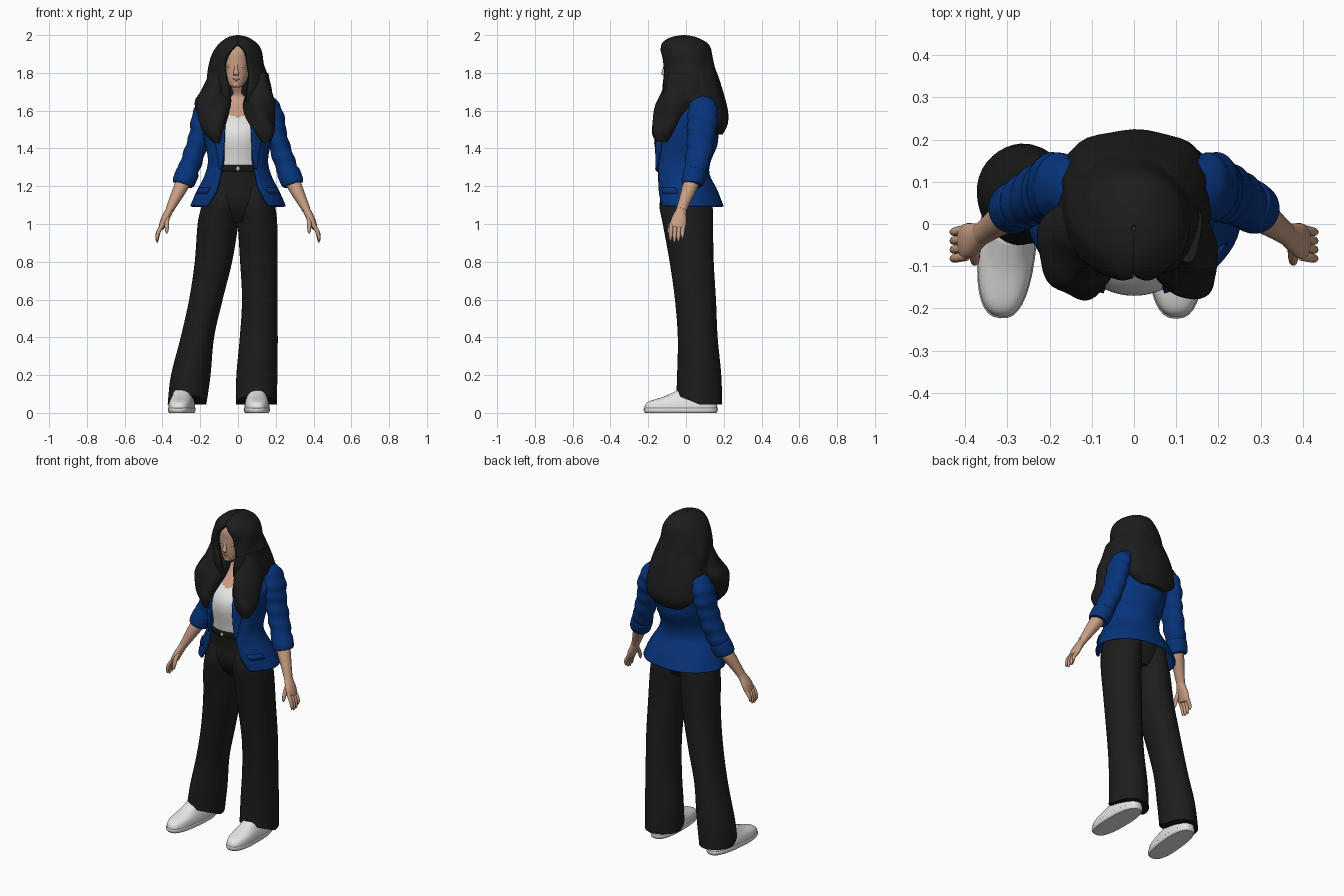
import bpy, bmesh, math
from mathutils import Vector, Matrix


def material(name, r, g, b):
    m = bpy.data.materials.new(name)
    m.diffuse_color = (r, g, b, 1)
    return m


BLACK = material("hair black", .012, .012, .012)
CLOTH = material("trouser black", .012, .012, .012)
BLUE = material("jacket blue", .002, .034, .2)
WHITE = material("white", .78, .78, .77)
SKIN = material("skin", .58, .34, .23)
LIP = material("lip", .52, .28, .2)
METAL = material("buckle metal", .5, .5, .48)
LEATHER = material("belt black", .008, .008, .008)


def spline(rows, t):
    """Catmull-Rom interpolation of rows of numbers, t in row units."""
    n = len(rows) - 1
    i = min(int(t), n - 1)
    f = t - i
    a, b, c, d = (rows[max(0, min(n, j))] for j in (i - 1, i, i + 1, i + 2))
    return [q + .5 * f * (r - p + f * (2 * p - 5 * q + 4 * r - s + f * (3 * (q - r) + s - p)))
            for p, q, r, s in zip(a, b, c, d)]


def add(name, bm, *mats):
    bmesh.ops.recalc_face_normals(bm, faces=bm.faces)
    me = bpy.data.meshes.new(name)
    bm.to_mesh(me)
    bm.free()
    for m in mats:
        me.materials.append(m)
    ob = bpy.data.objects.new(name, me)
    bpy.context.collection.objects.link(ob)
    return ob


def grid(bm, rings, closed):
    vs = [[bm.verts.new(p) for p in r] for r in rings]
    n = len(vs[0])
    for a, b in zip(vs, vs[1:]):
        for j in range(n if closed else n - 1):
            k = (j + 1) % n
            bm.faces.new((a[j], a[k], b[k], b[j]))
    return vs


def loft(name, rows, mat, tilt=False, wave=(0, 0, 0), sides=36, steps=6, boxy=1):
    """Closed body through rows of x, y, z, rx, ry; tilt turns rings along the path."""
    N = (len(rows) - 1) * steps
    pts = [spline(rows, i / steps) for i in range(N + 1)]
    rings = []
    for i, p in enumerate(pts):
        u, v = Vector((1, 0, 0)), Vector((0, 1, 0))
        if tilt:
            t = (Vector(pts[min(N, i + 1)][:3]) - Vector(pts[max(0, i - 1)][:3])).normalized()
            u = v.cross(t).normalized()
            v = t.cross(u)
        ring = []
        for j in range(sides):
            th = math.tau * j / sides
            w = 1 + wave[0] * math.sin(wave[1] * th + wave[2] * i)
            s, c = (math.copysign(abs(q) ** boxy, q) for q in (math.sin(th), math.cos(th)))
            ring.append(Vector(p[:3]) + u * p[3] * w * s - v * p[4] * w * c)
        rings.append(ring)
    bm = bmesh.new()
    vs = grid(bm, rings, True)
    bm.faces.new(vs[0])
    bm.faces.new(vs[-1])
    return add(name, bm, mat)


def shell(name, rows, mat, thick, wave=(0, 0, 0), t0=0, t1=None, band=None, off=0, sides=48, steps=6):
    """Open-fronted wall; rows add a half gap in x. band=(side, in, out) makes a patch on it."""
    t1 = len(rows) - 1 if t1 is None else t1
    N = max(2, int((t1 - t0) * steps))
    rings = []
    for i in range(N + 1):
        k = i / N
        x, y, z, rx, ry, gap = spline(rows, t0 + (t1 - t0) * k)
        a = math.asin(max(0, min(.95, gap / rx)))
        b = math.tau - a
        if band:
            s, lo, hi = band
            a, b = s * (a + lo(k)), s * (a + hi(k))
        ring = []
        for j in range(sides + 1):
            th = a + (b - a) * j / sides
            w = 1 + wave[0] * math.sin(wave[1] * th + wave[2] * i)
            ring.append((x + (rx + off) * w * math.sin(th), y - (ry + off) * w * math.cos(th), z))
        rings.append(ring)
    bm = bmesh.new()
    grid(bm, rings, False)
    ob = add(name, bm, mat)
    m = ob.modifiers.new("thickness", "SOLIDIFY")
    m.thickness = thick
    m.offset = 0 if band else -1
    return ob


def blob(name, loc, size, mat):
    bm = bmesh.new()
    bmesh.ops.create_uvsphere(bm, u_segments=20, v_segments=14, radius=1,
                              matrix=Matrix.Translation(loc) @ Matrix.Diagonal((*size, 1)))
    return add(name, bm, mat)


# Trousers: hips and two wide legs, the left one stepping out; hems lift over the shoes
loft("trouser_hips", [(.005, -.02, 1.3, .145, .125), (0, 0, 1.2, .17, .135), (0, 0, 1.12, .182, .134),
                      (0, .005, 1.06, .165, .115), (0, .01, 1.01, .09, .085)], CLOTH)
for side, cx, rx in (("right", (.085, .092, .103, .11, .115, .11, .1, .097), (.09, .102, .104, .1, .095, .1, .107, .108)),
                     ("left", (-.085, -.09, -.106, -.13, -.17, -.215, -.25, -.27),
                      (.09, .1, .107, .1, .09, .088, .103, .102))):
    cy, ry = (0, .0, .01, .03, .05, .062, .07, .07), (.12, .138, .132, .118, .11, .105, .115, .12)
    zs = (1.2, 1.1, 1, .8, .6, .4, .2, .045)
    leg = loft(side + "_trouser_leg", list(zip(cx, cy, zs, rx, ry)), CLOTH, wave=(.015, 4, .22))
    for v in leg.data.vertices:
        v.co.z += .05 * max(0, min(1, (.07 - v.co.y) / .12)) * max(0, min(1, (.25 - v.co.z) / .2))

# Belt and buckle
loft("belt", [(.005, -.02, 1.275, .152, .133), (.005, -.02, 1.285, .156, .137),
              (.005, -.02, 1.305, .155, .137), (.005, -.02, 1.312, .148, .131)], LEATHER, steps=2)
blob("belt_buckle", (0, -.158, 1.293), (.01, .005, .012), METAL)

# Shoes
for side, x, turn in (("right", .1, 0), ("left", -.295, -.1)):
    place = Matrix.Translation((x, 0, 0)) @ Matrix.Rotation(turn, 4, "Z")
    upper = [(0, -.027, .0, .058, .18), (0, -.027, .012, .065, .19), (0, -.027, .035, .066, .192),
             (0, -.022, .06, .062, .175), (0, .012, .088, .053, .125), (0, .04, .12, .044, .085)]
    loft(side + "_shoe", upper, WHITE, boxy=.78).matrix_world = place
    loft(side + "_shoe_sole", [(0, -.028, .0, .062, .188), (0, -.028, .01, .068, .195), (0, -.028, .024, .068, .195),
                               (0, -.028, .027, .06, .18)], WHITE, boxy=.78).matrix_world = place
    for k in range(3):
        blob(side + "_shoe_lace", (0, -.07 + .025 * k, .09 + .011 * k), (.034, .01, .009), WHITE).matrix_world = place

# Torso: white top below the scooped neckline, skin above
torso = loft("top_and_neck", [(0, -.02, 1.28, .142, .125), (0, -.025, 1.35, .142, .13), (0, -.01, 1.45, .16, .16),
                              (0, .0, 1.52, .165, .152), (0, .03, 1.59, .15, .115), (0, .05, 1.64, .11, .08),
                              (0, .045, 1.68, .058, .058), (-.005, .02, 1.73, .05, .054),
                              (-.01, .0, 1.79, .048, .054)], WHITE, sides=72, steps=10)
torso.data.materials.append(SKIN)
for p in torso.data.polygons:
    p.material_index = int(p.center.z > 1.565 + 6 * p.center.x ** 2)

# Jacket body with front opening, lapels and pocket flaps
jacket = [(0, .085, 1.68, .08, .06, .05), (0, .08, 1.645, .165, .09, .06), (0, .045, 1.58, .195, .135, .065),
          (0, .008, 1.5, .185, .166, .07), (0, 0, 1.42, .172, .167, .073), (0, -.02, 1.33, .16, .15, .08),
          (0, -.022, 1.26, .175, .149, .095), (0, -.003, 1.18, .217, .168, .115), (0, .014, 1.095, .252, .187, .165)]
shell("jacket_body", jacket, BLUE, .012, wave=(.006, 6, .5))
for s, side in ((1, "right"), (-1, "left")):
    shell(side + "_lapel", jacket, BLUE, .009, t0=2, t1=5.6, off=.007, sides=8,
          band=(s, lambda k: -.02, lambda k: .02 + .5 * (1 - k) ** .8))
    shell(side + "_pocket_flap", jacket, BLUE, .006, t0=6.85, t1=7.2, off=.003, sides=10,
          band=(s, lambda k: .22, lambda k: .72))

# Arms: sleeve with rolled cuff, forearm, hand
for s, side in ((1, "right"), (-1, "left")):
    def arm(part, rows, mat, **kw):
        return loft(side + "_" + part, [(s * r[0], *r[1:]) for r in rows], mat, tilt=True, **kw)
    arm("sleeve", [(.11, .09, 1.655, .03, .04), (.16, .09, 1.63, .05, .07), (.19, .088, 1.56, .056, .08),
                   (.205, .08, 1.47, .054, .074), (.233, .068, 1.37, .056, .068), (.265, .05, 1.28, .056, .06),
                   (.285, .037, 1.225, .052, .054)], BLUE, wave=(.05, 1, 1.3))
    arm("cuff", [(.262, .051, 1.285, .052, .056), (.267, .048, 1.272, .061, .062),
                 (.287, .036, 1.225, .06, .06), (.293, .033, 1.208, .053, .053)], BLUE)
    arm("forearm", [(.27, .045, 1.26, .042, .042), (.305, .018, 1.19, .037, .039), (.34, -.008, 1.12, .028, .031),
                    (.362, -.024, 1.075, .022, .028)], SKIN, sides=24)
    arm("palm", [(.355, -.02, 1.09, .02, .024), (.372, -.03, 1.055, .021, .032), (.39, -.038, 1.02, .02, .041),
                 (.404, -.044, .985, .016, .041), (.408, -.046, .975, .009, .034)], SKIN, sides=24)
    for k in range(4):
        y, drop = -.076 + .021 * k, (.004, .014, .01, -.006)[k]
        arm("finger", [(.396, y, 1.0, .01, .011), (.418, y - .004, .965, .011, .011),
                       (.428, y - .006, .935 - drop, .009, .009), (.426, y - .006, .915 - drop, .003, .003)],
            SKIN, sides=12, steps=4)
    arm("thumb", [(.375, -.05, 1.04, .012, .014), (.377, -.078, 1.0, .012, .012), (.377, -.09, .965, .009, .009),
                  (.378, -.092, .95, .003, .003)], SKIN, sides=12, steps=4)

# Head and face
loft("head", [(-.01, -.075, 1.722, .018, .02), (-.01, -.062, 1.735, .038, .042), (-.01, -.045, 1.765, .058, .065),
              (-.01, -.032, 1.81, .07, .082), (-.01, -.025, 1.86, .077, .09), (-.008, -.018, 1.92, .075, .092),
              (-.005, -.01, 1.965, .045, .06)], SKIN)
loft("nose", [(-.01, -.106, 1.85, .008, .008), (-.01, -.114, 1.82, .01, .01), (-.01, -.119, 1.797, .015, .012),
              (-.01, -.112, 1.786, .012, .008)], SKIN, sides=16)
blob("upper_lip", (-.01, -.106, 1.768), (.02, .007, .004), LIP)
blob("lower_lip", (-.01, -.104, 1.761), (.017, .007, .004), LIP)
blob("chin", (-.01, -.09, 1.738), (.022, .018, .016), SKIN)
for s in (1, -1):
    blob("eyelid", (-.01 + s * .031, -.096, 1.834), (.019, .011, .01), SKIN)

# Hair: cap framing the face, back fall and wavy front locks over the shoulders
shell("hair_cap", [(.0, -.01, 2.0, .006, .008, 0), (.0, -.012, 1.99, .05, .064, 0), (.0, -.008, 1.965, .09, .112, 0),
                   (.0, -.004, 1.935, .117, .132, .022), (-.003, .0, 1.895, .135, .138, .052),
                   (-.008, .008, 1.84, .147, .144, .066), (-.003, .018, 1.78, .163, .15, .066),
                   (.002, .03, 1.71, .176, .158, .05), (0, .04, 1.645, .183, .155, .045)],
      BLACK, .025, wave=(.014, 7, .25))
loft("hair_back", [(0, .02, 1.9, .1, .09), (0, .045, 1.82, .135, .11), (0, .09, 1.7, .165, .105),
                   (0, .125, 1.6, .172, .095), (0, .148, 1.53, .155, .072), (0, .165, 1.475, .08, .03)],
     BLACK, wave=(.02, 8, .1))
loft("left_front_lock", [(-.11, -.01, 1.8, .04, .08), (-.12, -.02, 1.71, .07, .1), (-.133, -.05, 1.64, .097, .105),
                         (-.13, -.085, 1.56, .082, .086), (-.122, -.118, 1.49, .06, .06),
                         (-.11, -.135, 1.43, .02, .025)], BLACK, wave=(.06, 4, .3))
loft("right_front_lock", [(.12, -.01, 1.8, .04, .08), (.115, -.02, 1.71, .065, .1), (.113, -.05, 1.64, .082, .105),
                          (.118, -.085, 1.56, .075, .086), (.138, -.118, 1.49, .058, .06),
                          (.148, -.13, 1.435, .025, .03)], BLACK, wave=(.06, 4, -.3))

# Smooth shading with kept edges
bpy.ops.object.select_all(action="DESELECT")
for ob in bpy.context.scene.objects:
    ob.select_set(True)
    bpy.context.view_layer.objects.active = ob
bpy.ops.object.shade_smooth_by_angle(angle=math.radians(45))
